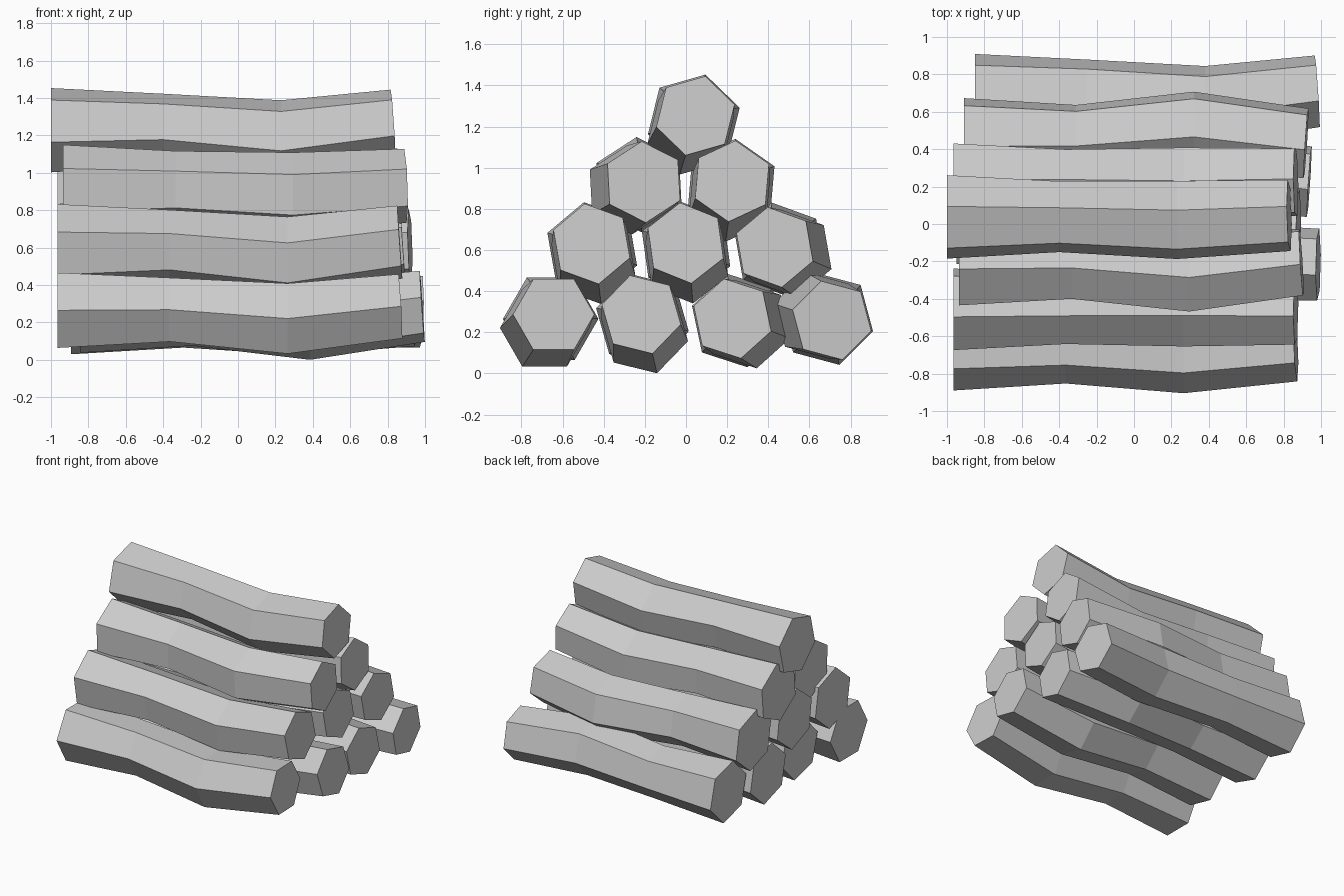
import bpy
import bmesh
from math import cos, sin, radians

if "Cube" in bpy.data.objects:
    bpy.data.objects.remove(bpy.data.objects["Cube"])

# Shared log profile: (distance along log, radius, bend offset, ring tilt)
RINGS = [(0.0, 0.232, 0.0, 0.0),
         (0.60, 0.197, 0.004, 0.0),
         (1.23, 0.217, -0.053, 0.0),
         (1.83, 0.198, 0.026, 0.07)]
BEND = radians(56)   # direction of the crook around the log axis
SIDES = 6


def log_mesh():
    bm = bmesh.new()
    rings = []
    for x, r, off, tilt in RINGS:
        ring = []
        for i in range(SIDES):
            a = i * 2 * 3.14159265 / SIDES
            x_tilted = x - tilt * r * cos(a - BEND)
            ring.append(bm.verts.new((x_tilted,
                                      r * cos(a) + off * cos(BEND),
                                      r * sin(a) + off * sin(BEND))))
        rings.append(ring)
    for r0, r1 in zip(rings, rings[1:]):
        for i in range(SIDES):
            j = (i + 1) % SIDES
            bm.faces.new((r0[i], r0[j], r1[j], r1[i]))
    bm.faces.new(rings[0][::-1])
    bm.faces.new(rings[-1])
    bmesh.ops.recalc_face_normals(bm, faces=bm.faces)
    mesh = bpy.data.meshes.new("log")
    bm.to_mesh(mesh)
    bm.free()
    return mesh


# Stack of logs: name -> (start x, y, z, roll in degrees)
LOGS = {
    "bottom_log_1": (-0.965, -0.658, 0.265, 0),
    "bottom_log_2": (-0.845, -0.212, 0.261, 46),
    "bottom_log_3": (-0.893, 0.25, 0.257, 102),
    "bottom_log_4": (-0.85, 0.685, 0.266, -75),
    "second_row_log_1": (-0.965, -0.456, 0.604, 40),
    "second_row_log_2": (-0.95, 0.0, 0.608, 38),
    "second_row_log_3": (-0.91, 0.455, 0.603, 100),
    "third_row_log_1": (-0.935, -0.228, 0.918, -27),
    "third_row_log_2": (-0.965, 0.22, 0.909, 25),
    "top_log": (-1.0, 0.038, 1.228, 16),
}

mesh = log_mesh()
for name, (x, y, z, roll) in LOGS.items():
    ob = bpy.data.objects.new(name, mesh)
    ob.location = (x, y, z)
    ob.rotation_euler = (radians(roll), 0, 0)
    bpy.context.collection.objects.link(ob)
